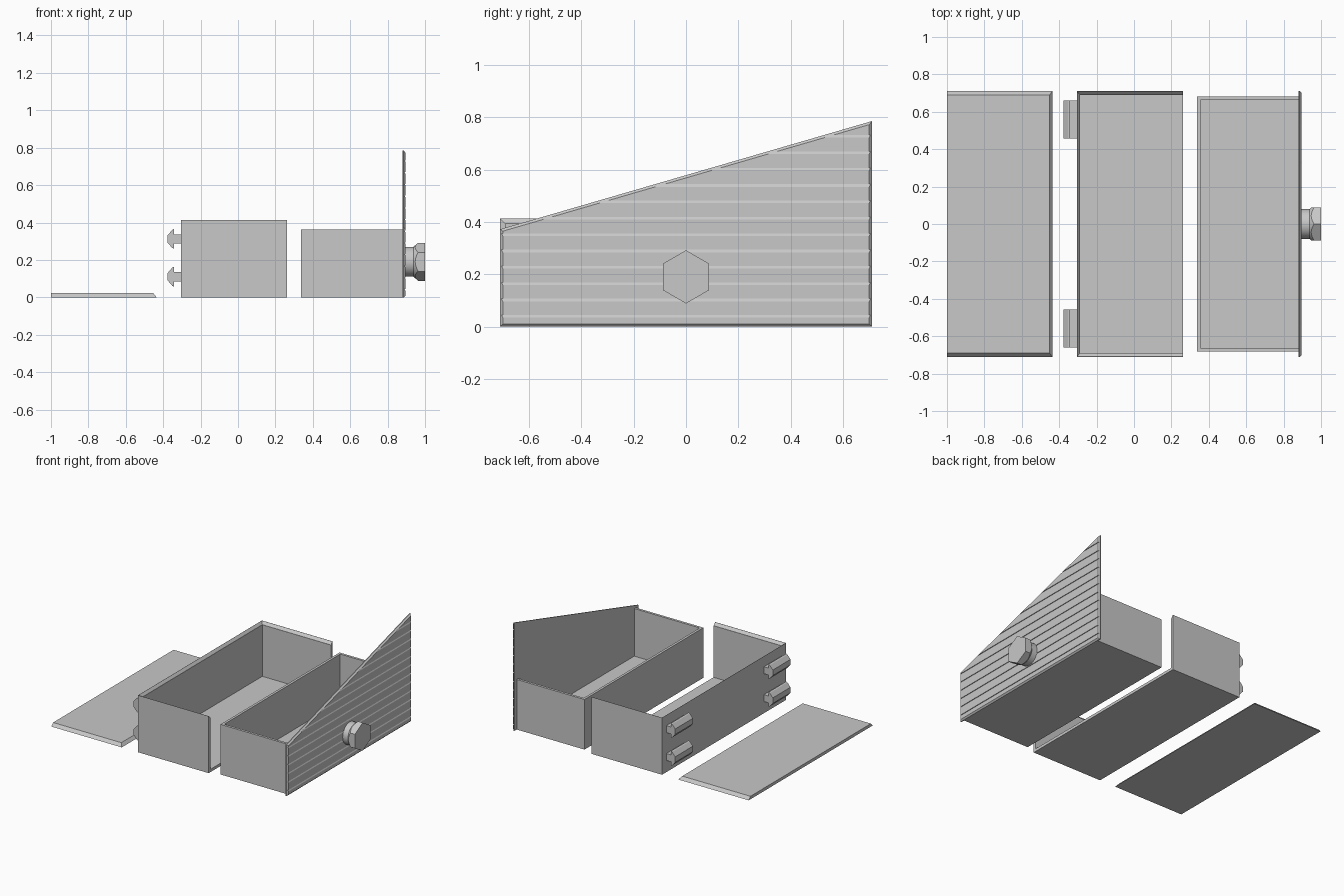
import bpy
import bmesh
import math
from mathutils import Vector

if "Cube" in bpy.data.objects:
    bpy.data.objects.remove(bpy.data.objects["Cube"], do_unlink=True)

grey = bpy.data.materials.new("plain_grey")
grey.use_nodes = True
COLOUR = (0.58, 0.58, 0.58, 1)
grey.diffuse_color = COLOUR
grey.node_tree.nodes["Principled BSDF"].inputs["Base Color"].default_value = COLOUR


def finish(name, bm):
    """Turn a bmesh into a named object in the scene."""
    bmesh.ops.recalc_face_normals(bm, faces=bm.faces)
    mesh = bpy.data.meshes.new(name)
    bm.to_mesh(mesh)
    bm.free()
    mesh.materials.append(grey)
    obj = bpy.data.objects.new(name, mesh)
    bpy.context.collection.objects.link(obj)
    return obj


def block(name, x, y, z, top_x=None, top_y=None):
    """Box, or tapered box when the upper face has its own extents."""
    bm = bmesh.new()
    rings = []
    for (xa, xb), (ya, yb), h in ((x, y, z[0]), (top_x or x, top_y or y, z[1])):
        rings.append([bm.verts.new((px, py, h)) for px, py in
                      ((xa, ya), (xb, ya), (xb, yb), (xa, yb))])
    for ring in rings:
        bm.faces.new(ring)
    for i in range(4):
        j = (i + 1) % 4
        bm.faces.new((rings[0][i], rings[0][j], rings[1][j], rings[1][i]))
    return finish(name, bm)


def extrude_y(profile, y0, y1):
    """Extrude an x-z outline along y."""
    bm = bmesh.new()
    face = bm.faces.new([bm.verts.new((x, y0, z)) for x, z in profile])
    new = bmesh.ops.extrude_face_region(bm, geom=[face])["geom"]
    bmesh.ops.translate(bm, vec=(0, y1 - y0, 0),
                        verts=[v for v in new if isinstance(v, bmesh.types.BMVert)])
    return bm


def slice_off(bm, point, normal):
    """Remove everything beyond a plane and cap the cut."""
    geom = bm.verts[:] + bm.edges[:] + bm.faces[:]
    bmesh.ops.bisect_plane(bm, geom=geom, dist=1e-6, plane_co=point,
                           plane_no=normal, clear_outer=True)
    rim = [e for e in bm.edges if e.is_boundary]
    if rim:
        bmesh.ops.holes_fill(bm, edges=rim, sides=0)


def carve(obj, cutters):
    """Subtract cutters from an object and discard them."""
    for cutter in cutters:
        cutter.hide_render = True
        mod = obj.modifiers.new("cut", "BOOLEAN")
        mod.operation, mod.solver, mod.object = "DIFFERENCE", "EXACT", cutter
    graph = bpy.context.evaluated_depsgraph_get()
    mesh = bpy.data.meshes.new_from_object(obj.evaluated_get(graph))
    obj.modifiers.clear()
    obj.data = mesh
    mesh.name = obj.name
    for cutter in cutters:
        bpy.data.objects.remove(cutter, do_unlink=True)


# Sliding lid with bevelled sides and inner end
HALF = 0.71
block("lid", (-1, -0.435), (-HALF, HALF), (0, 0.022),
      (-1, -0.453), (-HALF + 0.02, HALF - 0.02))

# Housing: open on top and at the drawer end, rim chamfered to seat the lid
housing = block("housing", (-0.305, 0.262), (-HALF, HALF), (0, 0.413))
carve(housing, [
    block("housing_hollow", (-0.288, 0.4), (-0.69, 0.69), (0.02, 0.6)),
    block("rim_chamfer", (-0.289, 0.4), (-0.691, 0.691), (0.394, 0.434),
          (-0.321, 0.4), (-0.728, 0.728)),
])

# Four mushroom-shaped mounting rails on the housing end
for row, z in (("lower", 0.11), ("upper", 0.312)):
    half = [(-0.3, 0.025), (-0.342, 0.025), (-0.342, 0.053), (-0.352, 0.048),
            (-0.376, 0.02)]
    outline = [(x, z + h) for x, h in half] + [(x, z - h) for x, h in reversed(half)]
    for side, y in (("front", -0.66), ("back", 0.458)):
        finish(f"{row}_{side}_rail", extrude_y(outline, y, y + 0.203))

# Drawer tray, closed at its outer end by the front panel
drawer = block("drawer_tray", (0.337, 0.882), (-0.682, 0.682), (0, 0.363))
carve(drawer, [block("drawer_hollow", (0.355, 1), (-0.664, 0.664), (0.018, 0.6))])

# Drawer front panel: sawtooth board grooves, sloping top, chamfered outer edges
BACK, FACE, EDGE, DEPTH = 0.88, 0.896, 0.01, 0.005
section = [(BACK, 0), (FACE, 0)]
for i in range(13):
    z = 0.04 + i * 0.0625
    section += [(FACE, z - 0.006), (FACE - DEPTH, z + 0.004), (FACE, z + 0.004)]
section += [(FACE, 0.9), (BACK, 0.9)]
panel = extrude_y(section, -HALF, HALF)
slope = Vector((0, -0.413, 1.42)).normalized()
top = Vector((FACE, HALF, 0.785))
slice_off(panel, top, slope)
for corner, outward in ((top, slope),
                        (Vector((FACE, 0, 0)), Vector((0, 0, -1))),
                        (Vector((FACE, HALF, 0)), Vector((0, 1, 0))),
                        (Vector((FACE, -HALF, 0)), Vector((0, -1, 0)))):
    slice_off(panel, corner - outward * EDGE, outward + Vector((1, 0, 0)))
finish("drawer_front", panel)

# Knob: turned round body with its flared head trimmed to a hexagon
KNOB_Z, SIDES = 0.19, 48
knob = bmesh.new()
rings = []
for x, r in ((0.89, 0.08), (0.938, 0.08), (0.966, 0.104), (1, 0.104)):
    rings.append([knob.verts.new((x, r * math.cos(a), KNOB_Z + r * math.sin(a)))
                  for a in (math.tau * k / SIDES for k in range(SIDES))])
knob.faces.new(rings[0])
knob.faces.new(rings[-1])
for lower, upper in zip(rings, rings[1:]):
    for i in range(SIDES):
        j = (i + 1) % SIDES
        knob.faces.new((lower[i], lower[j], upper[j], upper[i]))
for k in range(6):
    a = math.tau * k / 6
    n = Vector((0, math.cos(a), math.sin(a)))
    slice_off(knob, Vector((0, 0, KNOB_Z)) + n * 0.088, n)
knob_obj = finish("knob", knob)

# Smooth only the round surfaces of the knob
bpy.ops.object.select_all(action="DESELECT")
knob_obj.select_set(True)
bpy.context.view_layer.objects.active = knob_obj
bpy.ops.object.shade_smooth_by_angle(angle=math.radians(20))
